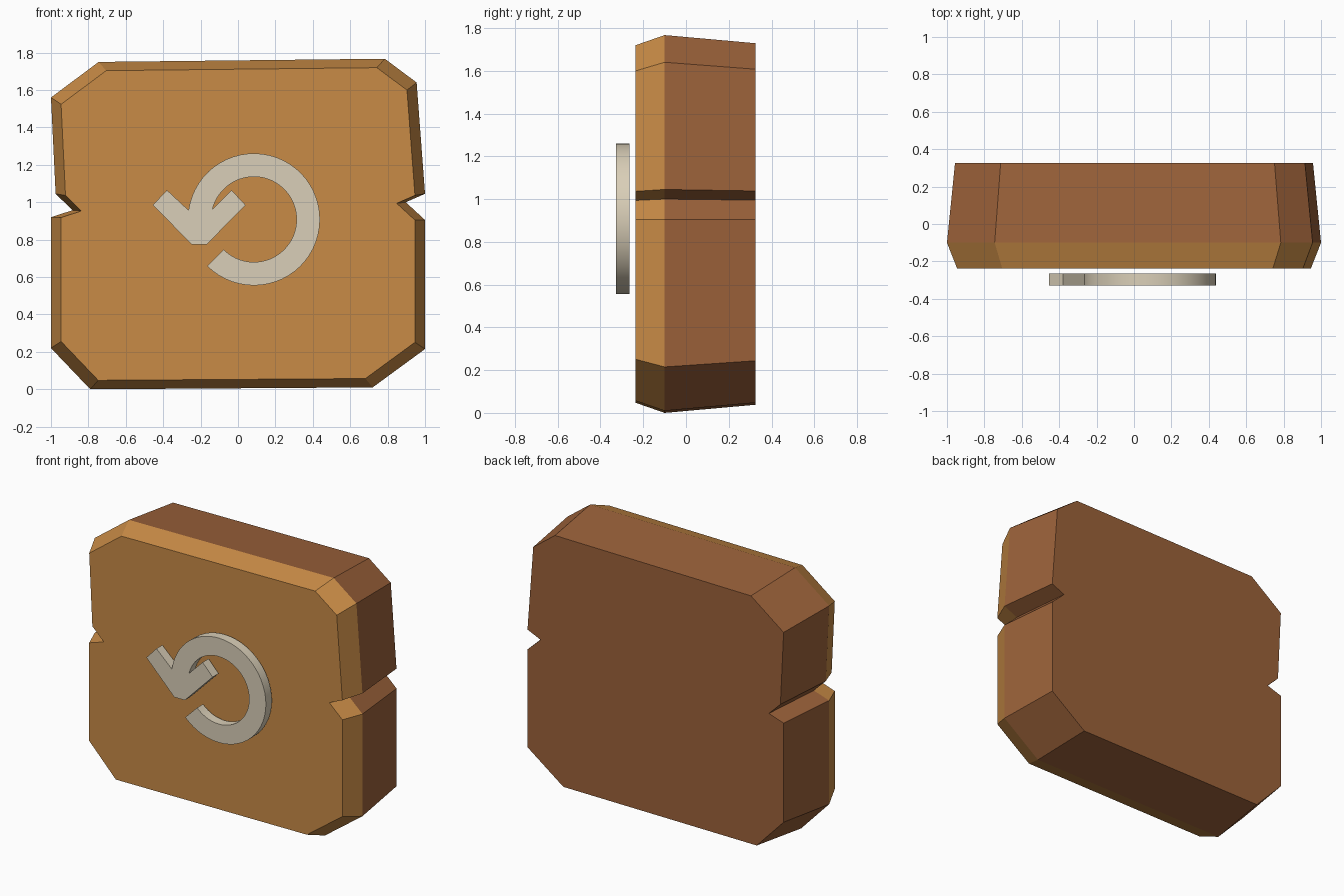
import bpy, bmesh, math

if "Cube" in bpy.data.objects:
    bpy.data.objects.remove(bpy.data.objects["Cube"], do_unlink=True)


def material(name, rgb):
    """Flat material from 0-255 display values."""
    linear = [((c / 255 + 0.055) / 1.055) ** 2.4 for c in rgb] + [1]
    mat = bpy.data.materials.new(name)
    mat.use_nodes = True
    mat.diffuse_color = linear
    mat.node_tree.nodes["Principled BSDF"].inputs["Base Color"].default_value = linear
    return mat


def loft(name, rings, mats, pick=lambda layer: 0):
    """Bridge equal-length rings and cap both ends; pick gives each layer's material."""
    bm = bmesh.new()
    loops = [[bm.verts.new(p) for p in ring] for ring in rings]
    bm.faces.new(loops[0]).material_index = pick(0)
    bm.faces.new(loops[-1]).material_index = pick(len(rings))
    for layer, (a, b) in enumerate(zip(loops, loops[1:])):
        for i in range(len(a)):
            j = (i + 1) % len(a)
            face = bm.faces.new((a[i], a[j], b[j], b[i]))
            face.material_index = pick(layer)
    bmesh.ops.recalc_face_normals(bm, faces=bm.faces)
    mesh = bpy.data.meshes.new(name)
    bm.to_mesh(mesh)
    bm.free()
    for mat in mats:
        mesh.materials.append(mat)
    obj = bpy.data.objects.new(name, mesh)
    bpy.context.collection.objects.link(obj)
    return obj


light_wood = material("light wood", (200, 139, 70))
dark_wood = material("dark wood", (156, 98, 58))
cream = material("cream", (218, 207, 184))

# Wooden board: notched outline, shrunk toward the front bevel and the back
outline = [(-0.79, 0.0), (0.72, 0.01), (1, 0.215), (1, 0.905), (0.897, 1.0),
           (1, 1.045), (0.955, 1.64), (0.785, 1.767), (-0.745, 1.75), (-1, 1.56),
           (-0.975, 1.045), (-0.885, 0.957), (-1, 0.92), (-1, 0.22)]
mid_z = 0.885
layers = [(-0.237, 0.946), (-0.1, 1.0), (0.325, 0.957)]
rings = [[(x * s, y, mid_z + (z - mid_z) * s) for x, z in outline] for y, s in layers]
loft("wooden_board", rings, [light_wood, dark_wood], lambda layer: min(layer, 1))

# Circular arrow emblem, floating just in front of the board
cx, cz = 0.085, 0.908


def arc(radius, start, end, steps=48):
    angles = [math.radians(start + (end - start) * i / steps) for i in range(steps + 1)]
    return [(cx + radius * math.cos(a), cz + radius * math.sin(a)) for a in angles]


arrow_head = [(-0.38, 1.065), (-0.455, 0.985), (-0.247, 0.773), (-0.168, 0.773),
              (0.04, 0.985), (-0.035, 1.065)]
emblem_shape = arc(0.353, -135, 172) + arrow_head + arc(0.228, 166, -135)
emblem = loft("circular_arrow",
              [[(x, y, z) for x, z in emblem_shape] for y in (-0.328, -0.264)], [cream])

bpy.ops.object.select_all(action="DESELECT")
emblem.select_set(True)
bpy.context.view_layer.objects.active = emblem
bpy.ops.object.shade_smooth_by_angle(angle=math.radians(30))
